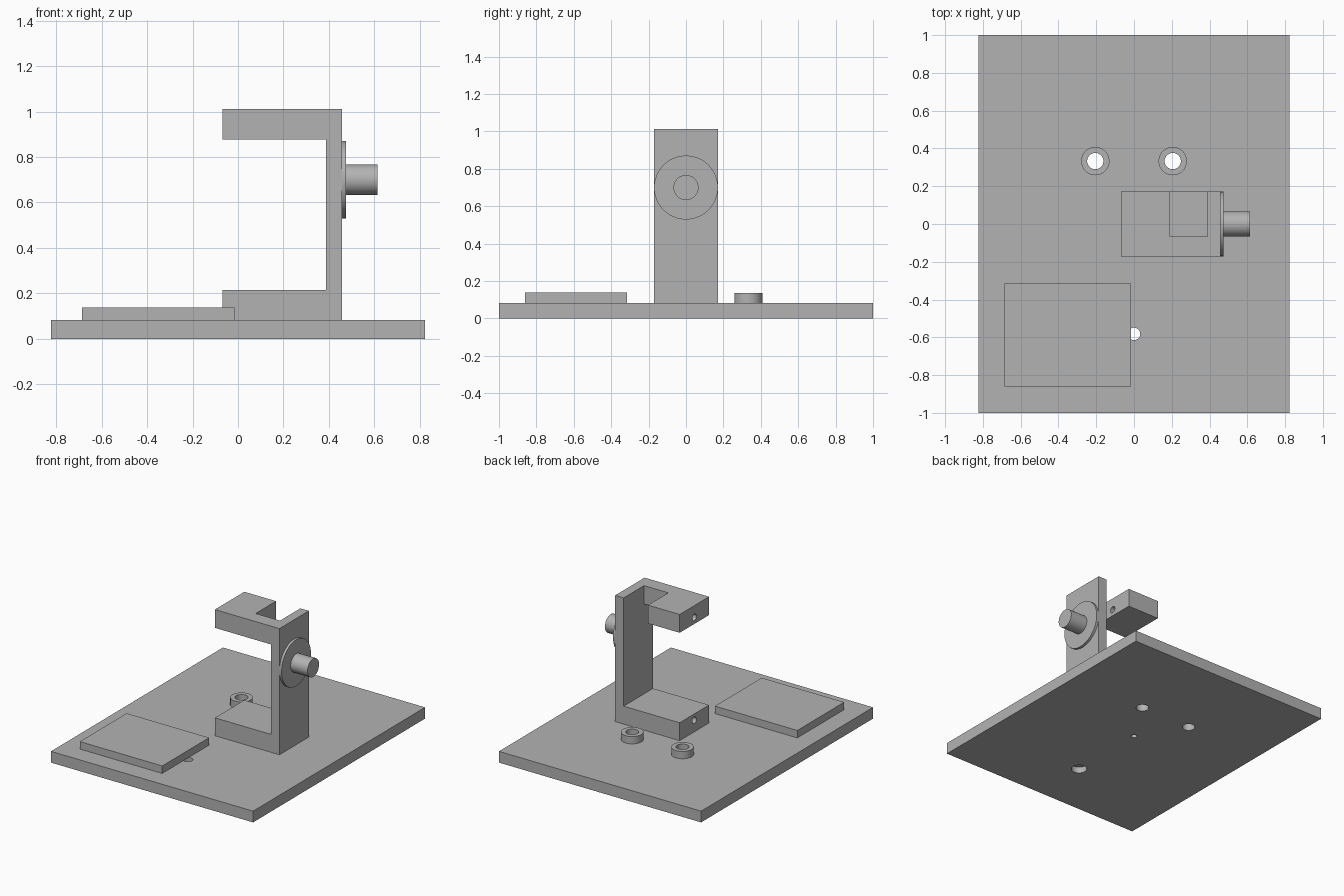
import bpy, bmesh, math
from mathutils import Matrix, Vector

if "Cube" in bpy.data.objects:
    bpy.data.objects.remove(bpy.data.objects["Cube"], do_unlink=True)

grey = bpy.data.materials.new("plain grey")
grey.use_nodes = True
colour = (0.45, 0.45, 0.45, 1)
grey.diffuse_color = colour
grey.node_tree.nodes["Principled BSDF"].inputs["Base Color"].default_value = colour


def finish(name, bm):
    bmesh.ops.recalc_face_normals(bm, faces=bm.faces)
    mesh = bpy.data.meshes.new(name)
    bm.to_mesh(mesh)
    bm.free()
    mesh.materials.append(grey)
    obj = bpy.data.objects.new(name, mesh)
    bpy.context.collection.objects.link(obj)
    return obj


def box(name, low, high):
    low, high = Vector(low), Vector(high)
    size = Matrix.Diagonal((high - low).to_4d())
    size[3][3] = 1
    bm = bmesh.new()
    bmesh.ops.create_cube(bm, size=1, matrix=Matrix.Translation((low + high) / 2) @ size)
    return finish(name, bm)


def rod(name, start, end, radius):
    start, end = Vector(start), Vector(end)
    axis = end - start
    turn = axis.to_track_quat("Z", "Y").to_matrix().to_4x4()
    bm = bmesh.new()
    bmesh.ops.create_cone(bm, cap_ends=True, segments=48, radius1=radius, radius2=radius,
                          depth=axis.length, matrix=Matrix.Translation((start + end) / 2) @ turn)
    return finish(name, bm)


def cut(obj, cutters):
    # Subtract each cutter, then discard it
    for cutter in cutters:
        cutter.hide_render = True
        mod = obj.modifiers.new("cut", "BOOLEAN")
        mod.operation = "DIFFERENCE"
        mod.solver = "EXACT"
        mod.object = cutter
        bpy.context.view_layer.objects.active = obj
        bpy.ops.object.modifier_apply(modifier=mod.name)
        bpy.data.objects.remove(cutter, do_unlink=True)


def smooth(obj):
    bpy.ops.object.select_all(action="DESELECT")
    obj.select_set(True)
    bpy.context.view_layer.objects.active = obj
    bpy.ops.object.shade_smooth_by_angle(angle=math.radians(30))


TOP = 0.083        # upper face of the base
RING_Y = 0.333
CABLE_Y = -0.582

# Base plate with its drilled holes
base = box("base_plate", (-0.823, -1, 0), (0.823, 1, TOP))
drills = [rod("drill", (x, RING_Y, -0.1), (x, RING_Y, 0.2), 0.043) for x in (-0.205, 0.205)]
drills.append(rod("drill", (0, 0, -0.1), (0, 0, 0.2), 0.02))
drills.append(rod("drill", (0, CABLE_Y, -0.1), (0, CABLE_Y, 0.2), 0.033))
drills.append(rod("drill", (0, CABLE_Y, -0.1), (0, CABLE_Y, 0.045), 0.053))
cut(base, drills)
smooth(base)

# Raised collars round the rear pair of holes
for side, x in (("right", -0.205), ("left", 0.205)):
    collar = rod(side + "_collar", (x, RING_Y, TOP), (x, RING_Y, 0.137), 0.075)
    cut(collar, [rod("drill", (x, RING_Y, 0), (x, RING_Y, 0.2), 0.043)])
    smooth(collar)

# Flat raised pad
box("raised_pad", (-0.686, -0.86, TOP), (-0.015, -0.315, 0.138))

# C-shaped bracket, extruded from its side profile
profile = [(-0.068, TOP), (0.457, TOP), (0.457, 1.012), (-0.068, 1.012),
           (-0.068, 0.877), (0.388, 0.877), (0.388, 0.215), (-0.068, 0.215)]
bm = bmesh.new()
face = bm.faces.new([bm.verts.new((x, -0.171, z)) for x, z in profile])
grown = bmesh.ops.extrude_face_region(bm, geom=[face])
bmesh.ops.translate(bm, vec=(0, 0.342, 0),
                    verts=[v for v in grown["geom"] if isinstance(v, bmesh.types.BMVert)])
bracket = finish("bracket", bm)

# Notch in the upper arm, and a pivot hole in the end of each arm
cut(bracket, [box("notch", (0.19, -0.066, 0.8), (0.388, 0.3, 1.1)),
              rod("drill", (-0.2, 0, 0.925), (0.25, 0, 0.925), 0.024),
              rod("drill", (-0.2, 0, 0.168), (0.19, 0, 0.168), 0.024)])
smooth(bracket)

# Round flange and shaft on the outside of the bracket
smooth(rod("shaft_flange", (0.457, 0, 0.7), (0.475, 0, 0.7), 0.171))
smooth(rod("shaft", (0.475, 0, 0.7), (0.613, 0, 0.7), 0.067))
